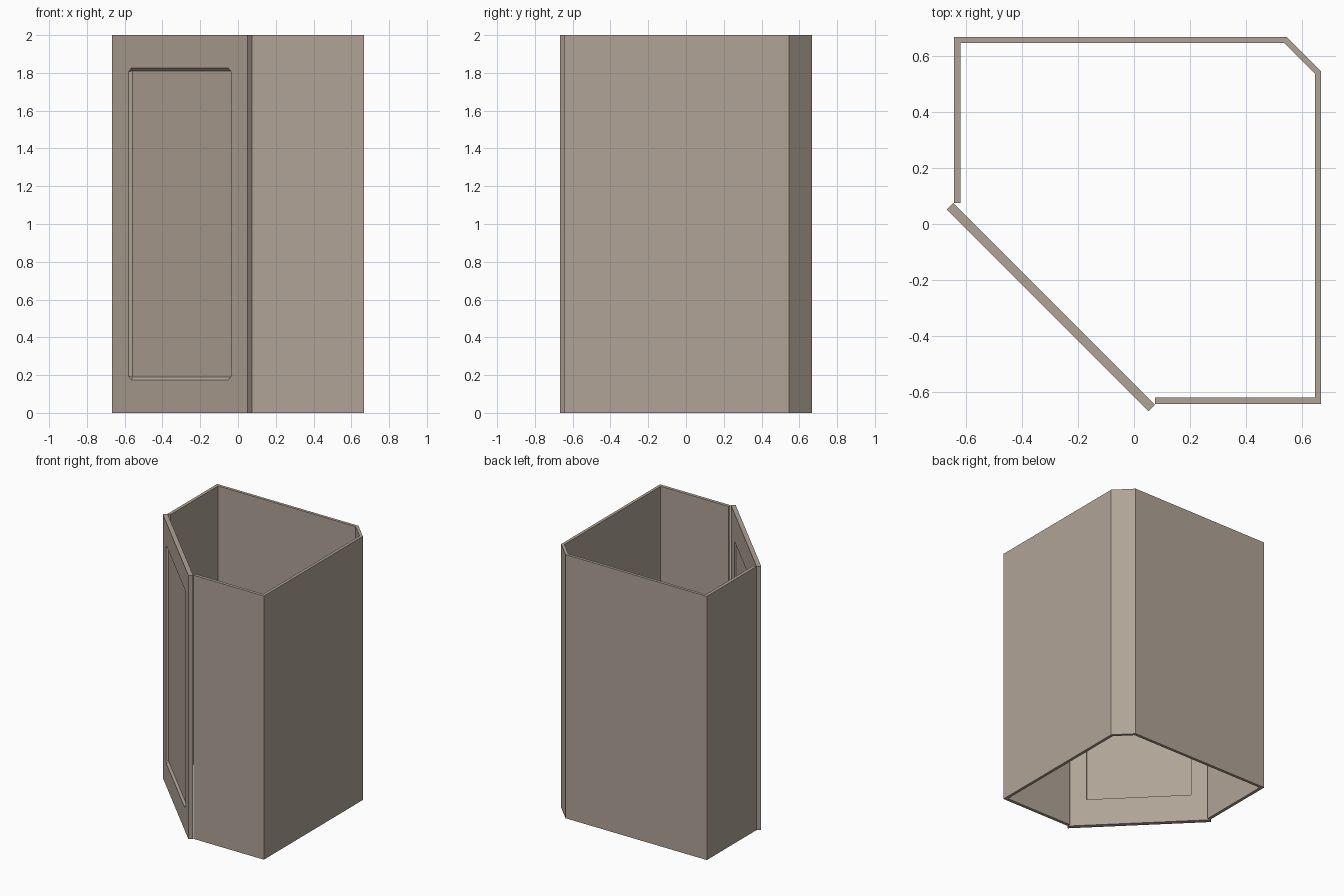
import bpy, bmesh, math
from mathutils import Vector

if "Cube" in bpy.data.objects:
    bpy.data.objects.remove(bpy.data.objects["Cube"])

H = 2.0
paint = bpy.data.materials.new("warm_grey_paint")
paint.diffuse_color = (0.436, 0.368, 0.307, 1)
paint.use_nodes = True
paint.node_tree.nodes["Principled BSDF"].inputs["Base Color"].default_value = paint.diffuse_color


def finish(name, bm):
    bmesh.ops.remove_doubles(bm, verts=bm.verts, dist=1e-5)
    bmesh.ops.recalc_face_normals(bm, faces=bm.faces)
    me = bpy.data.meshes.new(name)
    bm.to_mesh(me)
    bm.free()
    me.materials.append(paint)
    ob = bpy.data.objects.new(name, me)
    bpy.context.collection.objects.link(ob)
    return ob


# Enclosure walls: outer and inner outlines of the open corner-shaped shell
half_out = [(-0.642, 0.074), (-0.642, 0.667), (0.544, 0.667)]
half_in = [(-0.618, 0.074), (-0.618, 0.645), (0.536, 0.645)]


def mirrored(half):
    return half + [(y, x) for x, y in reversed(half)]


bm = bmesh.new()
outline = mirrored(half_out) + mirrored(half_in)[::-1]
n = len(outline)
low = [bm.verts.new((x, y, 0)) for x, y in outline]
top = [bm.verts.new((x, y, H)) for x, y in outline]
for i in range(n):
    j = (i + 1) % n
    bm.faces.new((low[i], low[j], top[j], top[i]))
for i in range(n // 2 - 1):
    for ring in (low, top):
        bm.faces.new((ring[i], ring[i + 1], ring[n - 2 - i], ring[n - 1 - i]))
finish("enclosure_walls", bm)

# Diagonal door: concentric rings lofted from outer panel to inner panel
HW, T = 0.508, 0.0163
PW, PZ = 0.384, 0.827
rings = [  # half width, half height, corner cut, depth
    (PW - 0.014, PZ - 0.016, 0, -0.001),
    (PW, PZ, 0.022, -T),
    (HW, H / 2, 0, -T),
    (HW, H / 2, 0, T),
    (0.371, 0.79, 0, T),
    (0.371, 0.79, 0, T - 0.011),
]


def ring_points(w, h, c, y):
    return [Vector((x, y, z)) for x, z in (
        (w - c, h), (w, h - c), (w, c - h), (w - c, -h),
        (c - w, -h), (-w, c - h), (-w, h - c), (c - w, h))]


bm = bmesh.new()
loops = [[bm.verts.new(p) for p in ring_points(*r)] for r in rings]
for a, b in zip(loops, loops[1:]):
    for i in range(8):
        j = (i + 1) % 8
        bm.faces.new((a[i], a[j], b[j], b[i]))
bm.faces.new(loops[0])
bm.faces.new(loops[-1])
door = finish("door_panel", bm)
door.location = (-0.2965, -0.2965, H / 2)
door.rotation_euler = (0, 0, -math.pi / 4)
